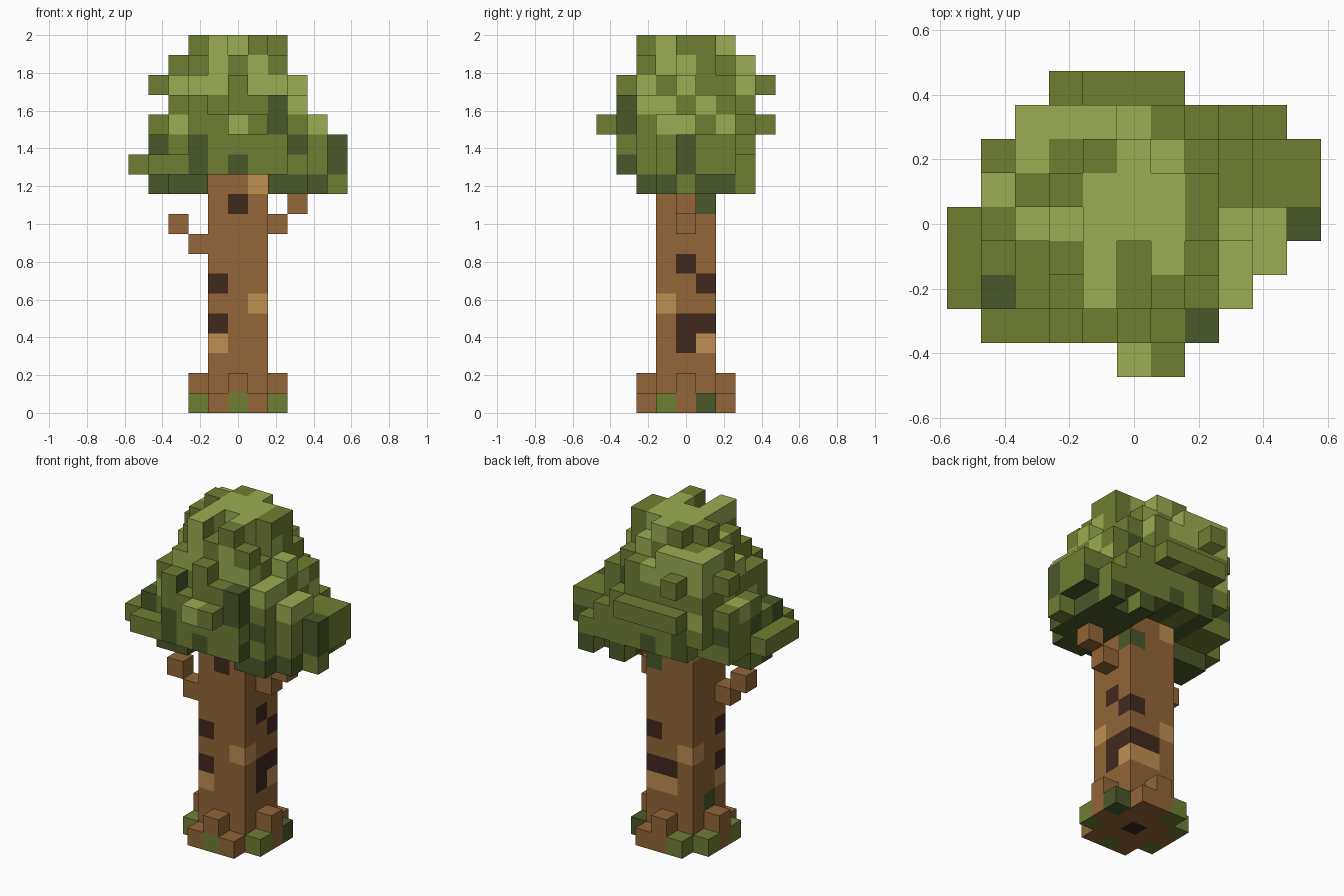
import bpy
import bmesh
from mathutils import Vector

cube = bpy.data.objects.get("Cube")
if cube:
    bpy.data.objects.remove(cube, do_unlink=True)

S = 2 / 19  # edge of one block


def linear(c):
    c /= 255
    return c / 12.92 if c <= 0.04045 else ((c + 0.055) / 1.055) ** 2.4


def material(name, rgb):
    mat = bpy.data.materials.new(name)
    mat.use_nodes = True
    col = [linear(c) for c in rgb] + [1]
    mat.diffuse_color = col
    bsdf = mat.node_tree.nodes["Principled BSDF"]
    bsdf.inputs["Base Color"].default_value = col
    bsdf.inputs["Roughness"].default_value = 0.9
    return mat


# Palette: l, m, d are leaf tones; b, t, k are bark tones
PALETTE = "lmdbtk"
MATS = [
    material("light leaf", (155, 173, 82)),
    material("mid leaf", (112, 126, 50)),
    material("dark leaf", (74, 88, 42)),
    material("bark", (147, 102, 55)),
    material("tan bark", (192, 142, 81)),
    material("dark bark", (64, 41, 31)),
]

# Crown layers: first row, then reach to -x and to +x for each row
LAYERS = {
    18: (-2, "11121", "11220"),
    17: (-2, "122333", "212210"),
    16: (-3, "0223343", "0223221"),
    15: (-3, "2333333", "2333331"),
    14: (-4, "023344432", "123443321"),
    13: (-3, "2444443", "2345553"),
    12: (-3, "4555442", "2345554"),
    11: (-2, "344000", "345444"),
}

# Leaf tones by direction: top rows run from back to front, the others downward
TOP = ["mmmmmmmmmmm", "mmllllmmmmm", "mmlmmllmmmm", "mlmmlllmmmm", "mmlllllmlld",
       "mmmmlmlmllm", "mdmmlmmmlmm", "mmmmmmmdmmm", "mmmmmlmmmmm"]
FRONT = ["mmmmllmmmmm", "mmmmlmlmmmm", "mmlllmlllmm", "mmmmmmmdlmm",
         "mmlmmlmdmlm", "mdmdmmmmdmd", "mmmdmdmmmmd", "mdddmmmdddm"]
SIDE = ["mmmlmmlmm", "mmmllmmlm", "mmlmlmmlm", "mdllmlmmm",
        "mdmllmlmm", "mmmmdmmmm", "mdmmdmmmm", "mmddmddmm"]


def leaf_tone(cell, normal):
    x, y, z = cell
    dx, dy, dz = normal
    exposed_top = (x, y, z + 1) not in solid
    if dz > 0 or (exposed_top and (dy > 0 or dx < 0)):
        return TOP[4 - y][x + 5]
    if dx:
        return SIDE[18 - z][y + 4]
    return FRONT[18 - z][x + 5]


# Trunk: a square column with scattered bark patches
trunk = {(x, y, z): "b" for x in (-1, 0, 1) for y in (-1, 0, 1) for z in range(12)}
PATCHES = {
    "k": [(-1, -1, 6), (-1, -1, 4), (0, -1, 10), (1, 0, 7), (1, 1, 6),
          (1, 0, 4), (1, 1, 4), (0, 1, 4), (1, 0, 3), (0, 0, 0)],
    "t": [(1, -1, 5), (-1, -1, 3), (1, -1, 11), (1, 1, 3), (0, 1, 3),
          (-1, 1, 5), (-1, 1, 11)],
    "d": [(1, 1, 10), (-1, 0, 2)],
}
for tone, cells in PATCHES.items():
    trunk.update({c: tone for c in cells})

# Roots: a ring without corners, one raised block per side, some moss
roots = {}
for a in (-2, 2):
    for b in (-1, 0, 1):
        roots[a, b, 0] = roots[b, a, 0] = "b"
    roots[a, 0, 1] = roots[0, a, 1] = "b"
for c in [(2, -1, 0), (0, -2, 0), (-2, -1, 0), (-1, 2, 0), (-2, 1, 0)]:
    roots[c] = "m"
roots[2, 1, 0] = "d"

# Twigs: two stepped stubs
left_twig = {(2, 0, 9): "b", (3, 0, 10): "b"}
right_twig = {(-2, -1, 8): "b", (-3, -1, 9): "b"}

# Crown: filled rows, one jutting block, then gaps
crown = {(-2, 4, 16): leaf_tone}
for z, (first, minus, plus) in LAYERS.items():
    for row, (lo, hi) in enumerate(zip(minus, plus)):
        for x in range(-int(lo), int(hi) + 1):
            crown[x, first + row, z] = leaf_tone
GAPS = [(0, -1, 18), (0, -2, 18), (0, 3, 17), (-1, -3, 15), (3, 3, 11)]
GAPS += [(x, -2, 11) for x in (-1, 0, 1)]
GAPS += [(x, y, 11) for x in (0, 1) for y in (2, 3)]
for c in GAPS + list(trunk):
    crown.pop(c, None)

PARTS = {"trunk": trunk, "roots": roots, "left_twig": left_twig,
         "right_twig": right_twig, "leaf_crown": crown}
solid = {c for part in PARTS.values() for c in part}
AXES = [Vector(v) for v in ((1, 0, 0), (0, 1, 0), (0, 0, 1))]


def build(name, cells):
    """Make one mesh of the outer block faces of a part."""
    bm = bmesh.new()
    for cell, tone in cells.items():
        centre = Vector(cell) + AXES[2] / 2
        for i in range(3):
            for sign in (-1, 1):
                n = AXES[i] * sign
                if tuple(int(v) for v in Vector(cell) + n) in solid:
                    continue
                u, v = AXES[(i + 1) % 3] * sign, AXES[(i + 2) % 3]
                corners = [n - u - v, n + u - v, n + u + v, n - u + v]
                face = bm.faces.new([bm.verts.new((centre + k / 2) * S) for k in corners])
                t = tone(cell, n) if callable(tone) else tone
                face.material_index = PALETTE.index(t)
    bmesh.ops.remove_doubles(bm, verts=bm.verts[:], dist=S / 100)
    mesh = bpy.data.meshes.new(name)
    bm.to_mesh(mesh)
    bm.free()
    for mat in MATS:
        mesh.materials.append(mat)
    bpy.context.collection.objects.link(bpy.data.objects.new(name, mesh))


for part_name, part_cells in PARTS.items():
    build(part_name, part_cells)
